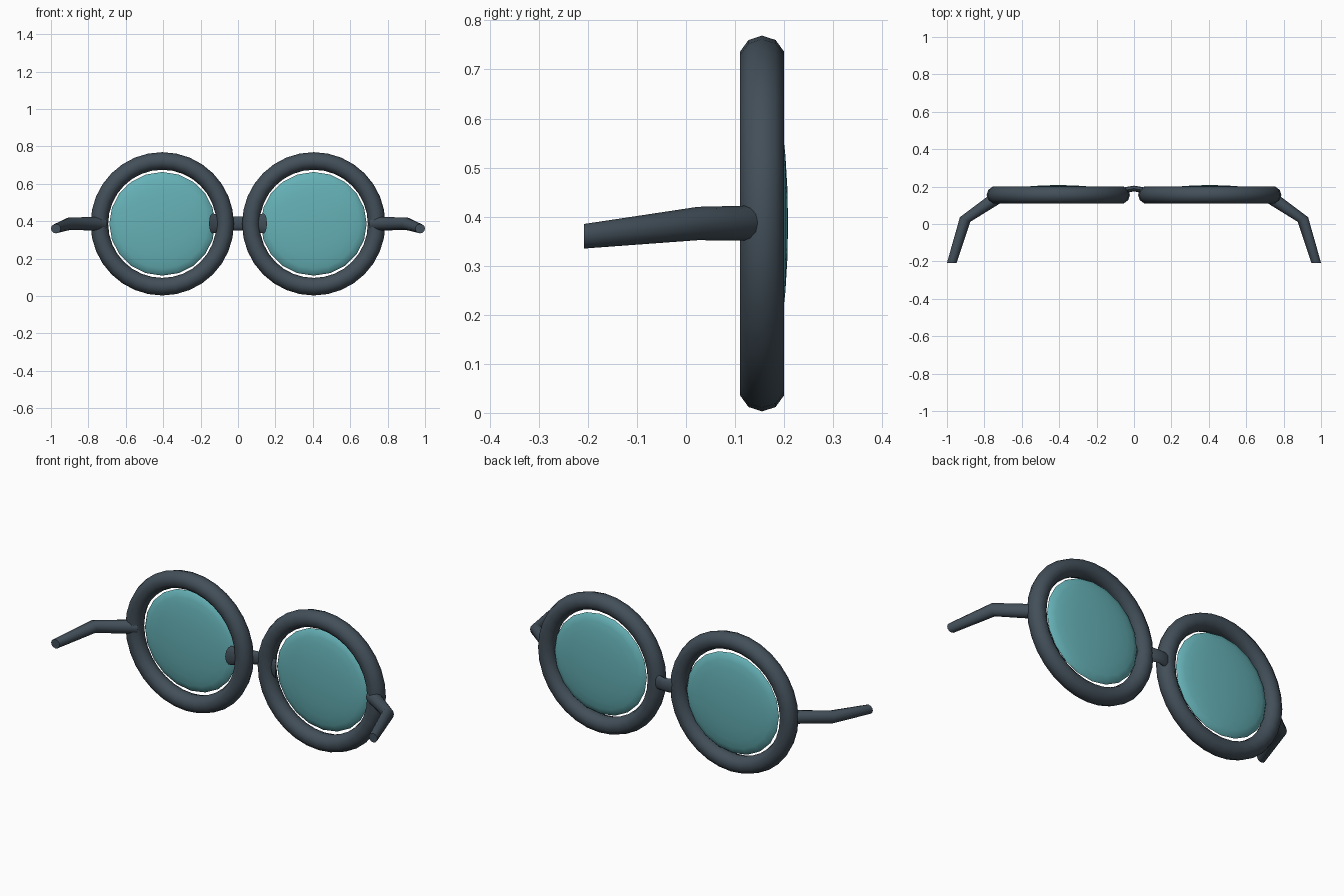
import bpy, bmesh, math
from mathutils import Vector

if "Cube" in bpy.data.objects:
    bpy.data.objects.remove(bpy.data.objects["Cube"])


def material(name, color):
    m = bpy.data.materials.new(name)
    m.diffuse_color = color
    m.use_nodes = True
    m.node_tree.nodes["Principled BSDF"].inputs["Base Color"].default_value = m.diffuse_color
    return m


FRAME = material("dark_frame", (0.055, 0.078, 0.10, 1))
GLASS = material("teal_glass", (0.13, 0.44, 0.47, 0.85))
CX, CZ = 0.405, 0.386


def finish(ob, name, mat, mirror=True, angle=50):
    ob.name = name
    ob.data.materials.append(mat)
    bpy.ops.object.select_all(action='DESELECT')
    ob.select_set(True)
    bpy.context.view_layer.objects.active = ob
    bpy.ops.object.transform_apply(location=True, rotation=True, scale=True)
    bpy.ops.object.shade_smooth_by_angle(angle=math.radians(angle))
    if mirror:
        ob.modifiers.new("mirror", 'MIRROR').use_mirror_merge = False


def sweep(rings, sides=12):
    """Loft oval rings given as (centre, horizontal half-axis, height radius)."""
    bm = bmesh.new()
    loops = []
    for centre, side, rz in rings:
        c, s = Vector(centre), Vector((side[0], side[1], 0))
        loop = []
        for i in range(sides):
            a = 2 * math.pi * i / sides
            loop.append(bm.verts.new(c + s * math.cos(a) + Vector((0, 0, rz * math.sin(a)))))
        loops.append(loop)
    for a, b in zip(loops, loops[1:]):
        for i in range(sides):
            j = (i + 1) % sides
            bm.faces.new((a[i], a[j], b[j], b[i]))
    bm.faces.new(loops[0])
    bm.faces.new(loops[-1])
    bmesh.ops.recalc_face_normals(bm, faces=bm.faces)
    me = bpy.data.meshes.new("sweep")
    bm.to_mesh(me)
    bm.free()
    ob = bpy.data.objects.new("sweep", me)
    bpy.context.collection.objects.link(ob)
    return ob


# Round rims with a ten-sided tube
bpy.ops.mesh.primitive_torus_add(major_radius=0.336, minor_radius=0.047,
                                 major_segments=32, minor_segments=10,
                                 location=(CX, 0.155, CZ),
                                 rotation=(math.pi / 2, 0, 0))
finish(bpy.context.object, "rims", FRAME)

# Flattened domed lenses
bpy.ops.mesh.primitive_uv_sphere_add(segments=20, ring_count=12, radius=1,
                                     location=(CX, 0.168, CZ),
                                     rotation=(math.pi / 2, 0, 0))
lens = bpy.context.object
lens.scale = (0.283, 0.277, 0.04)
finish(lens, "lenses", GLASS)

# Temple arms: angled out from the rim, then running forward
arm = sweep([
    ((0.72, 0.150, CZ + 0.001), (0.020, 0.030), 0.036),
    ((0.903, 0.024, CZ), (0.028, 0.012), 0.034),
    ((0.974, -0.208, 0.36), (0.026, 0), 0.025),
])
finish(arm, "temple_arms", FRAME)

# Bridge: a slim arch with wider ends passing through the rims
bridge = sweep([
    ((-0.137, 0.135, CZ + 0.002), (-0.018, -0.026), 0.053),
    ((-0.055, 0.178, CZ + 0.002), (-0.007, -0.019), 0.040),
    ((0, 0.190, CZ + 0.002), (0, -0.015), 0.037),
    ((0.055, 0.178, CZ + 0.002), (0.007, -0.019), 0.040),
    ((0.137, 0.135, CZ + 0.002), (0.018, -0.026), 0.053),
])
finish(bridge, "bridge", FRAME, mirror=False)
